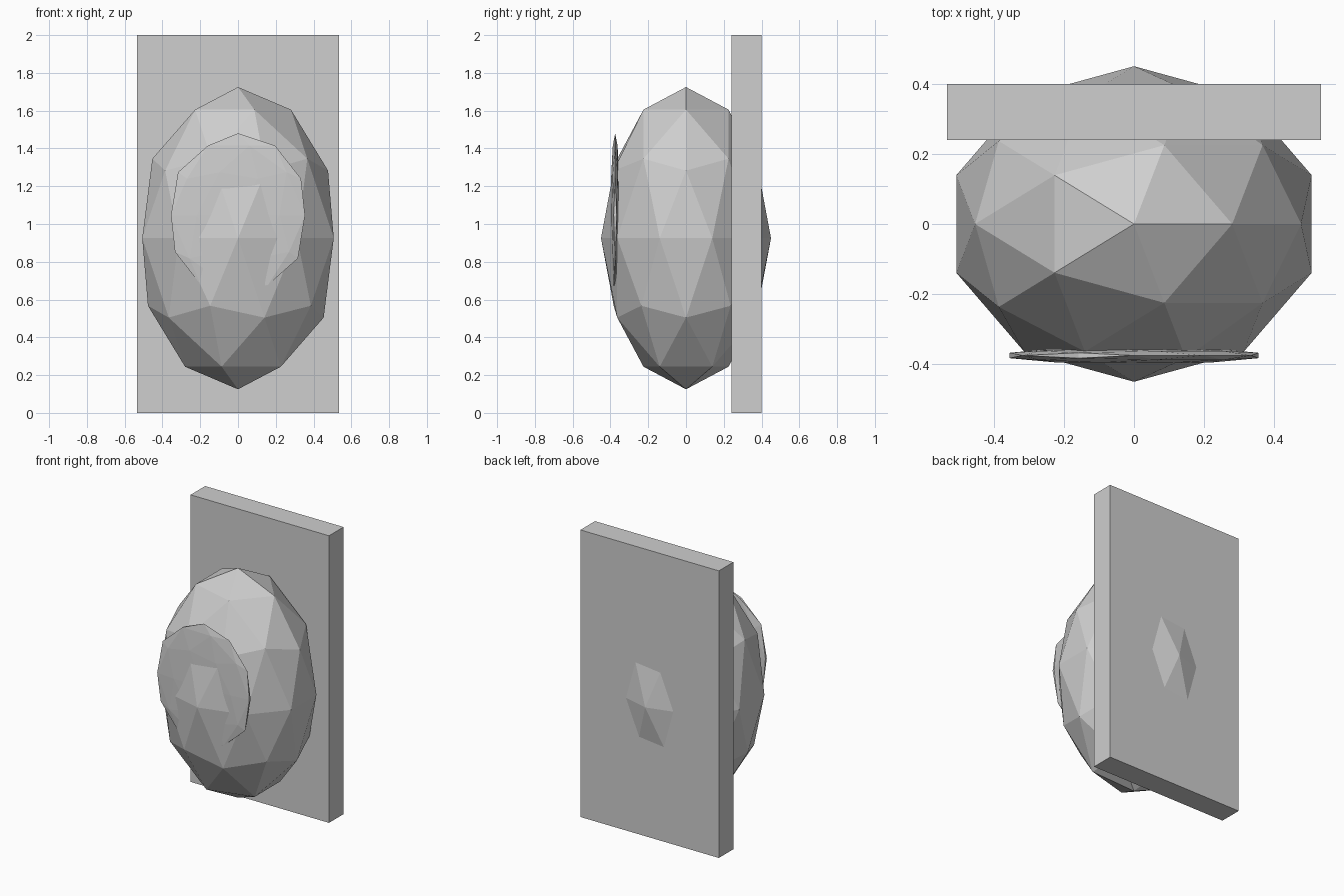
import bpy

# Remove the default cube
cube = bpy.data.objects.get("Cube")
if cube:
    bpy.data.objects.remove(cube, do_unlink=True)

# Plain grey shared by every part
grey = bpy.data.materials.new("plain_grey")
grey.use_nodes = True
colour = (0.62, 0.62, 0.62, 1)
grey.diffuse_color = colour
grey.node_tree.nodes["Principled BSDF"].inputs["Base Color"].default_value = colour


def finish(name, scale):
    """Name, size and colour the newly added primitive."""
    obj = bpy.context.object
    obj.name = name
    obj.scale = scale
    bpy.ops.object.transform_apply(location=False, rotation=False, scale=True)
    obj.data.materials.append(grey)
    return obj


def faceted_ellipsoid(name, centre, radii):
    bpy.ops.mesh.primitive_ico_sphere_add(subdivisions=2, radius=1, location=centre)
    return finish(name, radii)


# Upright back slab
bpy.ops.mesh.primitive_cube_add(size=1, location=(0, 0.32, 1))
finish("back_slab", (1.067, 0.16, 2))

# Large low-poly body, its rear tip poking through the slab
faceted_ellipsoid("body", (0, 0, 0.925), (0.533, 0.45, 0.8))

# Thin plate on the front of the body
faceted_ellipsoid("front_plate", (0, -0.375, 1.046), (0.373, 0.025, 0.434))
